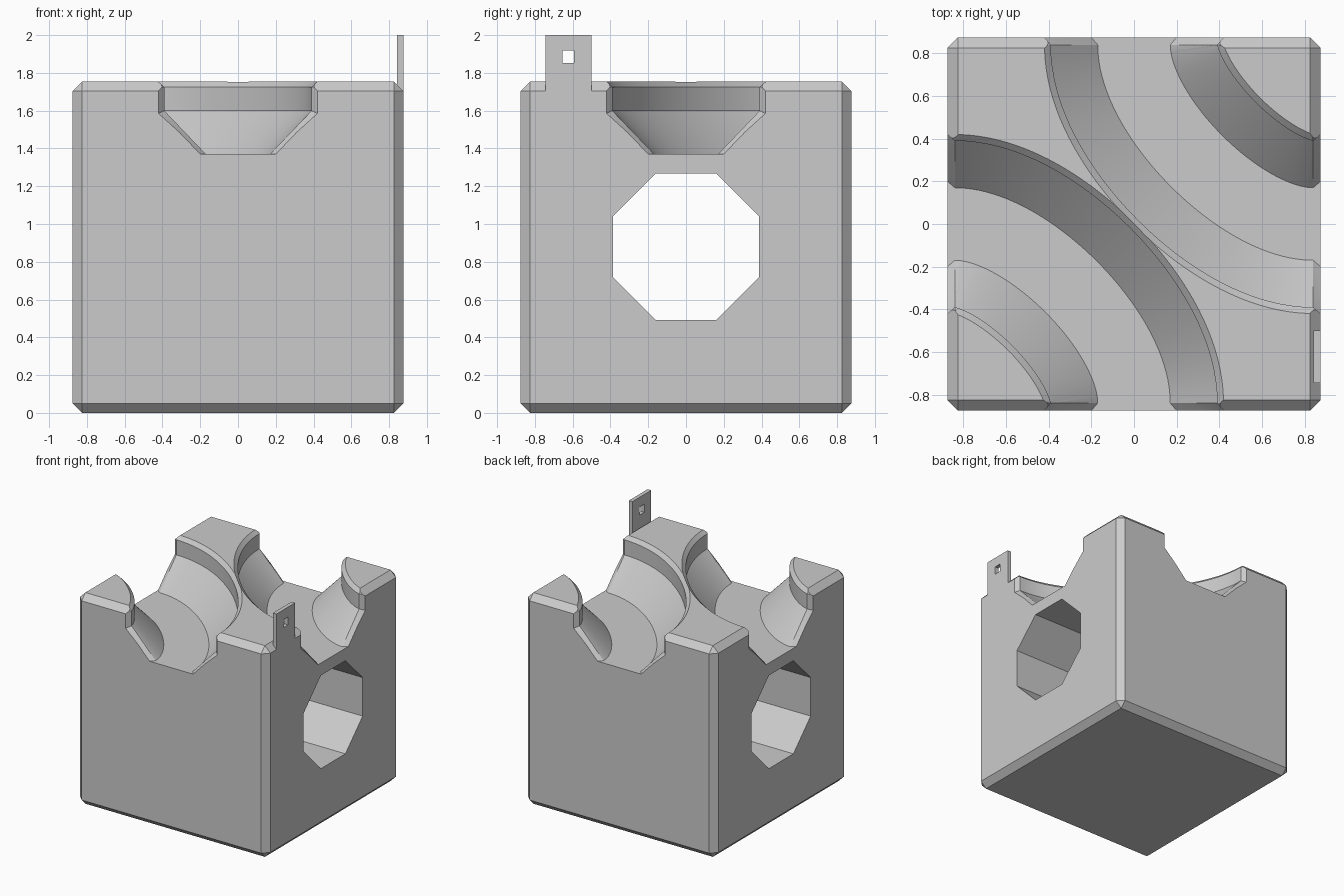
import bpy, bmesh, math
from mathutils import Vector, Matrix, geometry

default = bpy.data.objects.get("Cube")
if default:
    bpy.data.objects.remove(default, do_unlink=True)

HALF, HEIGHT, CHAMFER = 0.875, 1.755, 0.05

grey = bpy.data.materials.new("plain grey")
grey.use_nodes = True
grey.diffuse_color = (0.6, 0.6, 0.6, 1)
grey.node_tree.nodes["Principled BSDF"].inputs["Base Color"].default_value = (0.6, 0.6, 0.6, 1)


def make_object(name, bm):
    # Consistent normals that point outwards
    bmesh.ops.recalc_face_normals(bm, faces=bm.faces)
    if bm.calc_volume(signed=True) < 0:
        bmesh.ops.reverse_faces(bm, faces=bm.faces)
    mesh = bpy.data.meshes.new(name)
    bm.to_mesh(mesh)
    bm.free()
    mesh.materials.append(grey)
    obj = bpy.data.objects.new(name, mesh)
    bpy.context.collection.objects.link(obj)
    return obj


def box(name, low, high):
    low, high = Vector(low), Vector(high)
    bm = bmesh.new()
    bmesh.ops.create_cube(bm, size=1)
    bmesh.ops.scale(bm, vec=high - low, verts=bm.verts)
    bmesh.ops.translate(bm, vec=(low + high) / 2, verts=bm.verts)
    return make_object(name, bm)


def activate(obj):
    bpy.ops.object.select_all(action='DESELECT')
    obj.select_set(True)
    bpy.context.view_layer.objects.active = obj


def cut(obj, cutter):
    activate(obj)
    mod = obj.modifiers.new("cut", 'BOOLEAN')
    mod.operation, mod.solver, mod.object = 'DIFFERENCE', 'EXACT', cutter
    bpy.ops.object.modifier_apply(modifier=mod.name)
    bpy.data.objects.remove(cutter, do_unlink=True)


def loft(bm, rings):
    """Skin closed rings of points and cap both ends."""
    rings = [[bm.verts.new(p) for p in ring] for ring in rings]
    for a, b in zip(rings, rings[1:]):
        for k in range(len(a)):
            n = (k + 1) % len(a)
            bm.faces.new((a[k], a[n], b[n], b[k]))
    bm.faces.new(rings[0])
    bm.faces.new(rings[-1])


# Channel profile, and the wider one where it flares out past the side faces
PROFILE = [(0.17, 1.37), (0.39, 1.60), (0.39, 1.725), (0.42, 1.755), (0.42, 1.9)]
FLARED = [(0.23, 1.37), (0.45, 1.57), (0.45, 1.725), (0.45, 1.755), (0.45, 1.9)]
END, REACH, HANDLE, STEPS, GAP = 0.84, 0.91, 0.335, 40, 0.0002


def full_section(half):
    return half + [(-w, z) for w, z in reversed(half)]


def channel_cutter(name, turn):
    """Sweep the channel between the middles of two neighbouring sides."""
    path = geometry.interpolate_bezier(
        Vector((-END, 0)), Vector((HANDLE - END, 0)),
        Vector((0, HANDLE - END)), Vector((0, -END)), STEPS + 1)
    rings = [[Vector((-REACH, w, z)) for w, z in full_section(FLARED)],
             [Vector((-END, w, z)) for w, z in full_section(PROFILE)]]
    # First half; each point keeps moving forward so tight bends never fold
    for i in range(1, STEPS // 2 + 1):
        d = (path[i + 1] - path[i - 1]).normalized()
        ring = []
        for (w, z), last in zip(full_section(PROFILE), rings[-1]):
            x, y = path[i].x - d.y * w, path[i].y + d.x * w
            ring.append(Vector((max(x, last.x + GAP), min(y, last.y - GAP), z)))
        rings.append(ring)
    # Second half mirrors the first across the diagonal
    rings += [[p.yxz for p in ring] for ring in reversed(rings[:-1])]
    bm = bmesh.new()
    loft(bm, rings)
    bmesh.ops.rotate(bm, matrix=Matrix.Rotation(turn, 3, 'Z'), verts=bm.verts)
    bmesh.ops.triangulate(bm, faces=[f for f in bm.faces if len(f.verts) == 4])
    return make_object(name, bm)


# Block with chamfered edges
block = box("block", (-HALF, -HALF, 0), (HALF, HALF, HEIGHT))
activate(block)
bevel = block.modifiers.new("chamfer", 'BEVEL')
bevel.width, bevel.segments = CHAMFER, 1
bpy.ops.object.modifier_apply(modifier=bevel.name)

# Octagonal tunnel from side to side
radius = 0.387 / math.cos(math.pi / 8)
corners = [math.pi / 8 + k * math.pi / 4 for k in range(8)]
bm = bmesh.new()
loft(bm, [[(x, radius * math.cos(a), 0.88 + radius * math.sin(a)) for a in corners]
          for x in (-1.5, 1.5)])
cut(block, make_object("tunnel_cutter", bm))

# Two curved channels across the top
for turn in (0, math.pi):
    cut(block, channel_cutter("channel_cutter", turn))
activate(block)
bpy.ops.object.shade_smooth_by_angle(angle=math.radians(25))

# Upright tab with a small square hole
tab = box("tab", (0.842, -0.745, 1.705), (HALF, -0.5, 2.0))
cut(tab, box("tab_hole_cutter", (0.7, -0.655, 1.852), (1, -0.592, 1.918)))
